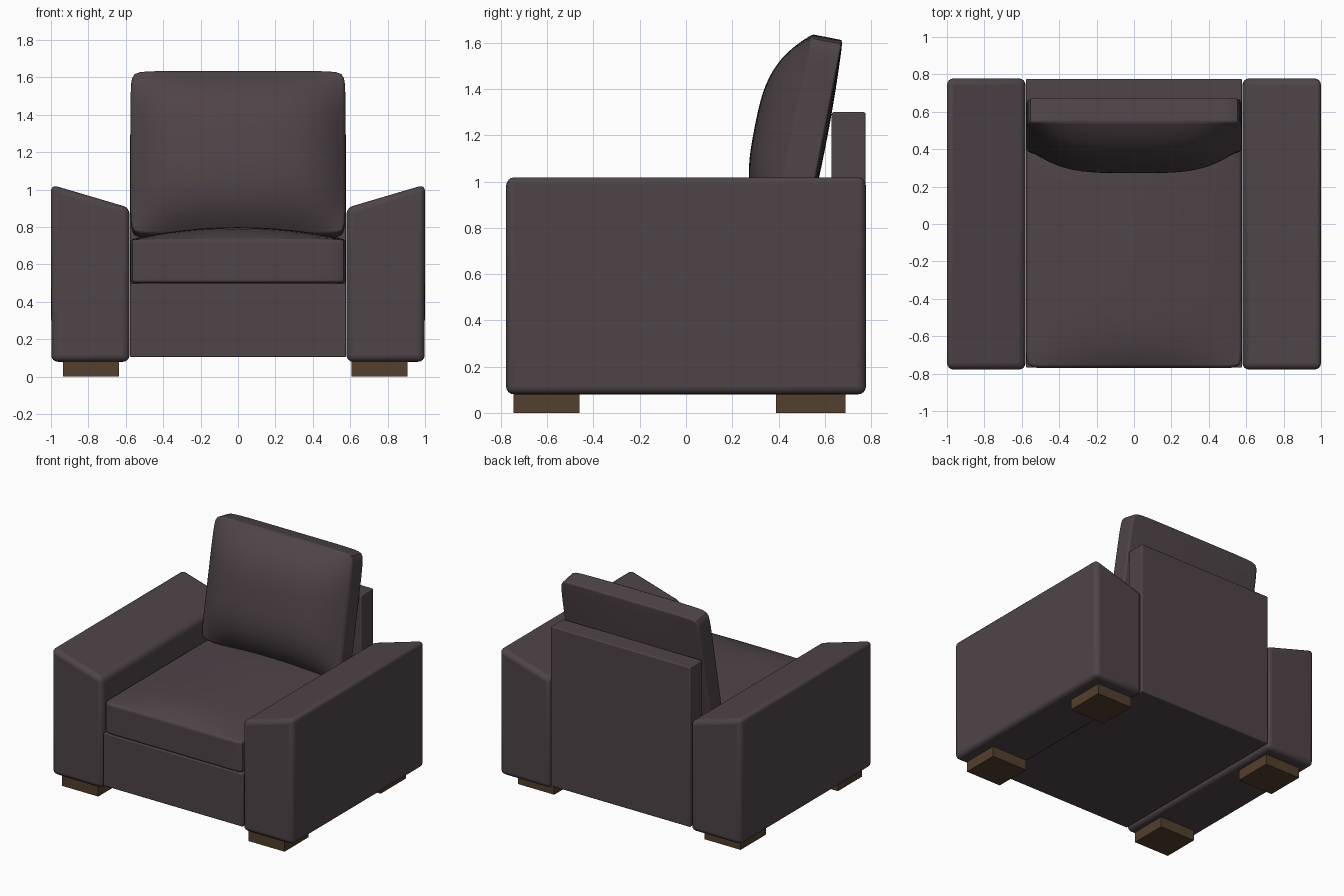
import bpy, bmesh, math
from mathutils import Vector

if "Cube" in bpy.data.objects:
    bpy.data.objects.remove(bpy.data.objects["Cube"])


def material(name, rgb):
    m = bpy.data.materials.new(name)
    m.diffuse_color = (*rgb, 1)
    m.use_nodes = True
    m.node_tree.nodes["Principled BSDF"].inputs["Base Color"].default_value = m.diffuse_color
    return m


FABRIC = material("plum grey fabric", (0.078, 0.058, 0.066))
WOOD = material("brown wood", (0.084, 0.050, 0.027))


def finish(bm, name, mat, bevel=0, segments=3, subsurf=0):
    bmesh.ops.recalc_face_normals(bm, faces=bm.faces)
    me = bpy.data.meshes.new(name)
    bm.to_mesh(me)
    bm.free()
    ob = bpy.data.objects.new(name, me)
    bpy.context.collection.objects.link(ob)
    me.materials.append(mat)
    if bevel:
        b = ob.modifiers.new("Bevel", 'BEVEL')
        b.width, b.segments = bevel, segments
        b.limit_method = 'ANGLE'
        b.angle_limit = math.radians(20)
    if subsurf:
        s = ob.modifiers.new("Subdivision", 'SUBSURF')
        s.levels = s.render_levels = subsurf
    if bevel or subsurf:
        bpy.ops.object.select_all(action='DESELECT')
        ob.select_set(True)
        bpy.context.view_layer.objects.active = ob
        bpy.ops.object.shade_smooth_by_angle(angle=math.radians(40))
    return ob


def prism(name, profile, y0, y1, mat, **kw):
    """Extrude an (x, z) profile along y."""
    bm = bmesh.new()
    face = bm.faces.new([bm.verts.new((x, y0, z)) for x, z in profile])
    ext = bmesh.ops.extrude_face_region(bm, geom=[face])
    moved = [v for v in ext["geom"] if isinstance(v, bmesh.types.BMVert)]
    bmesh.ops.translate(bm, verts=moved, vec=(0, y1 - y0, 0))
    return finish(bm, name, mat, **kw)


def box(name, x0, x1, y0, y1, z0, z1, mat, **kw):
    return prism(name, [(x0, z0), (x1, z0), (x1, z1), (x0, z1)], y0, y1, mat, **kw)


def cushion(name, shape):
    """Finely cut cube, each point of (-1..1)^3 mapped through shape()."""
    bm = bmesh.new()
    bmesh.ops.create_cube(bm, size=2)
    bmesh.ops.subdivide_edges(bm, edges=bm.edges[:], cuts=13, use_grid_fill=True)
    for v in bm.verts:
        v.co = shape(*v.co)
    return finish(bm, name, FABRIC, subsurf=1)


def seat_shape(u, v, w):
    top = 0.735 + 0.065 * (1 - u * u) * (1 - abs(v) ** 6)
    return Vector((0.577 * u, -0.07 + 0.70 * v, 0.5 + (top - 0.5) * (w + 1) / 2))


LEAN = math.radians(11)


def back_shape(u, v, w):
    # w = 1 is the plump front, v runs up the leaning cushion
    front = 0.15 + 0.167 * (1 - abs(v) ** 3.2) * (1 - abs(u) ** 4)
    back = 0.015 * (1 - u * u) * (1 - v * v) - 0.015
    depth = front * (w + 1) / 2 - back * (1 - w) / 2
    # slightly rounded corners of the outline
    corner = 1 - 0.02 * (abs(u * v)) ** 8
    up = 0.445 * (v * corner - 1)
    s, c = math.sin(LEAN), math.cos(LEAN)
    return Vector((0.575 * u * corner,
                   0.692 + up * s - depth * c,
                   1.608 + up * c + depth * s))


# Frame: base and low back panel
box("base", -0.577, 0.577, -0.768, 0.64, 0.105, 0.5, FABRIC, bevel=0.006)
box("back_panel", -0.577, 0.577, 0.63, 0.776, 0.105, 1.3, FABRIC, bevel=0.008)

# Arms with inward sloping tops
for side, label in ((-1, "left"), (1, "right")):
    outline = [(0.58, 0.08), (0.998, 0.08), (1.0, 1.027), (0.58, 0.903)]
    prism(label + "_arm", [(side * x, z) for x, z in outline],
          -0.778, 0.778, FABRIC, bevel=0.035, segments=4)

# Cushions
cushion("seat_cushion", seat_shape)
cushion("back_cushion", back_shape)

# Block feet
for xs, side in (((-0.935, -0.635), "left"), ((0.607, 0.907), "right")):
    for ys, end in (((-0.745, -0.46), "front"), ((0.39, 0.69), "back")):
        box(f"{end}_{side}_foot", *xs, *ys, 0, 0.085, WOOD)
